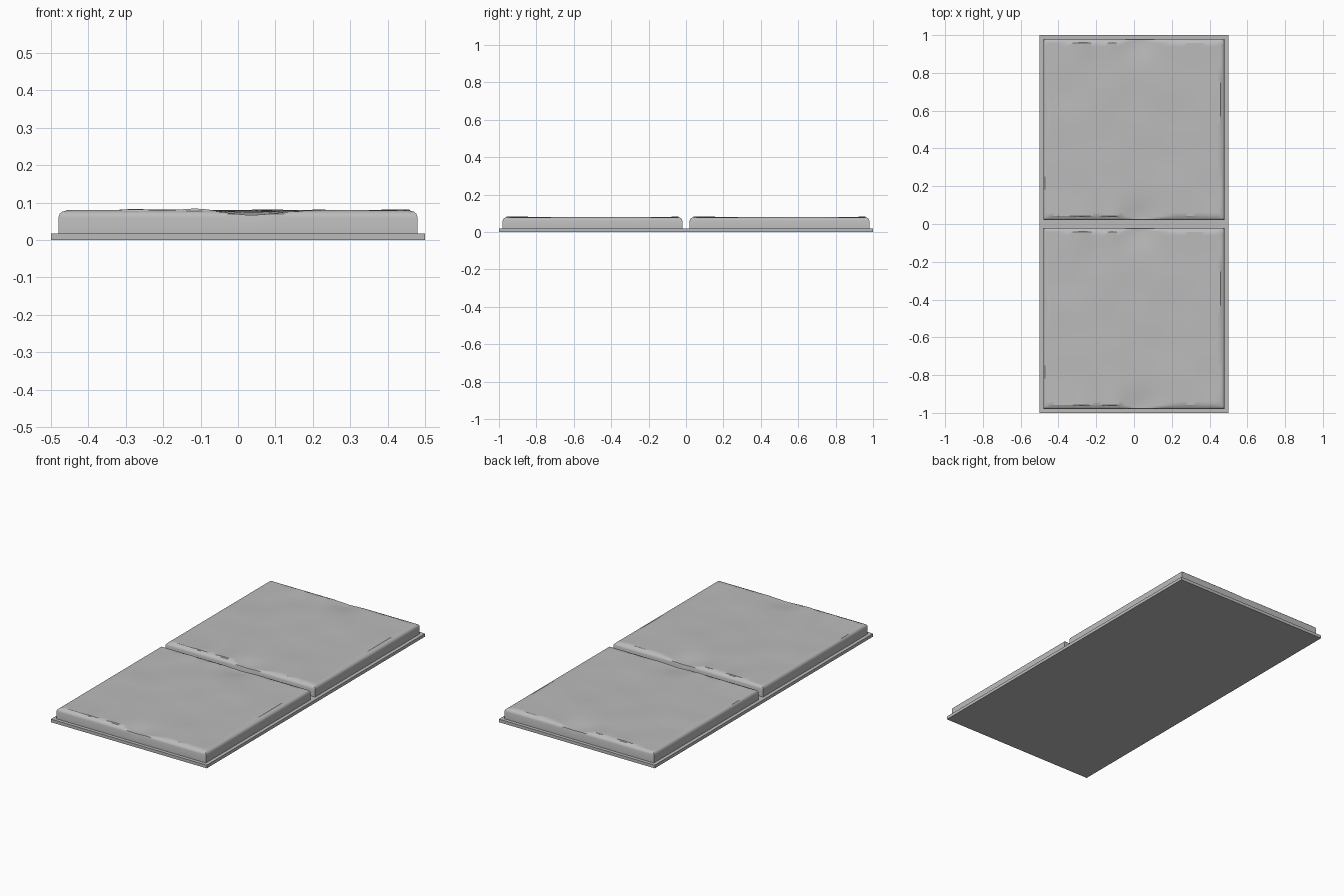
import bpy, bmesh, math
from mathutils import noise, Vector

cube = bpy.data.objects.get("Cube")
if cube:
    bpy.data.objects.remove(cube, do_unlink=True)

stone = bpy.data.materials.new("grey stone")
stone.use_nodes = True
GREY = (0.5, 0.5, 0.5, 1)
stone.diffuse_color = GREY
stone.node_tree.nodes["Principled BSDF"].inputs["Base Color"].default_value = GREY

HALF = 0.48    # half width of a paving slab
INNER = 0.458  # half width of its worn top


def make_object(name, bm, location):
    bmesh.ops.recalc_face_normals(bm, faces=bm.faces)
    mesh = bpy.data.meshes.new(name)
    bm.to_mesh(mesh)
    bm.free()
    mesh.materials.append(stone)
    obj = bpy.data.objects.new(name, mesh)
    bpy.context.collection.objects.link(obj)
    obj.location = location
    return obj


def bump(value, centre, width):
    return math.exp(-((value - centre) / width) ** 2)


def worn_height(x, y):
    """Gently uneven top, with a chipped dip at the middle of two edges."""
    z = 0.079 + 0.004 * noise.noise(Vector((x * 5, y * 5, 0.3)))
    edge = bump(abs(y), HALF, 0.09)
    z -= 0.012 * edge * bump(x, 0.03, 0.08)
    z += 0.004 * edge * (bump(x, -0.11, 0.05) + bump(x, -0.27, 0.05))
    return min(z, 0.085)


def make_slab(name, centre_y):
    bm = bmesh.new()
    bmesh.ops.create_grid(bm, x_segments=48, y_segments=48, size=INNER)
    for v in bm.verts:
        v.co.z = worn_height(v.co.x, v.co.y)
    # rounded shoulder, then straight sides down to the base
    rings = [(0.461, 0.078), (0.470, 0.076), (0.477, 0.070),
             (HALF, 0.061), (HALF, 0.015)]
    for half, top in rings:
        rim = [e for e in bm.edges if e.is_boundary]
        new = bmesh.ops.extrude_edge_only(bm, edges=rim)["geom"]
        for v in (g for g in new if isinstance(g, bmesh.types.BMVert)):
            size = max(abs(v.co.x), abs(v.co.y))
            v.co.x *= half / size
            v.co.y *= half / size
            v.co.z = min(v.co.z, top)
    bmesh.ops.holes_fill(bm, edges=[e for e in bm.edges if e.is_boundary])
    slab = make_object(name, bm, (0, centre_y, 0))
    bpy.ops.object.select_all(action="DESELECT")
    slab.select_set(True)
    bpy.context.view_layer.objects.active = slab
    bpy.ops.object.shade_smooth_by_angle(angle=math.radians(35))


# base bed
bm = bmesh.new()
bmesh.ops.create_cube(bm, size=1)
bmesh.ops.scale(bm, vec=(1, 2, 0.018), verts=bm.verts)
make_object("base_bed", bm, (0, 0, 0.009))

# two identical paving slabs
make_slab("front_slab", -0.5)
make_slab("back_slab", 0.5)
